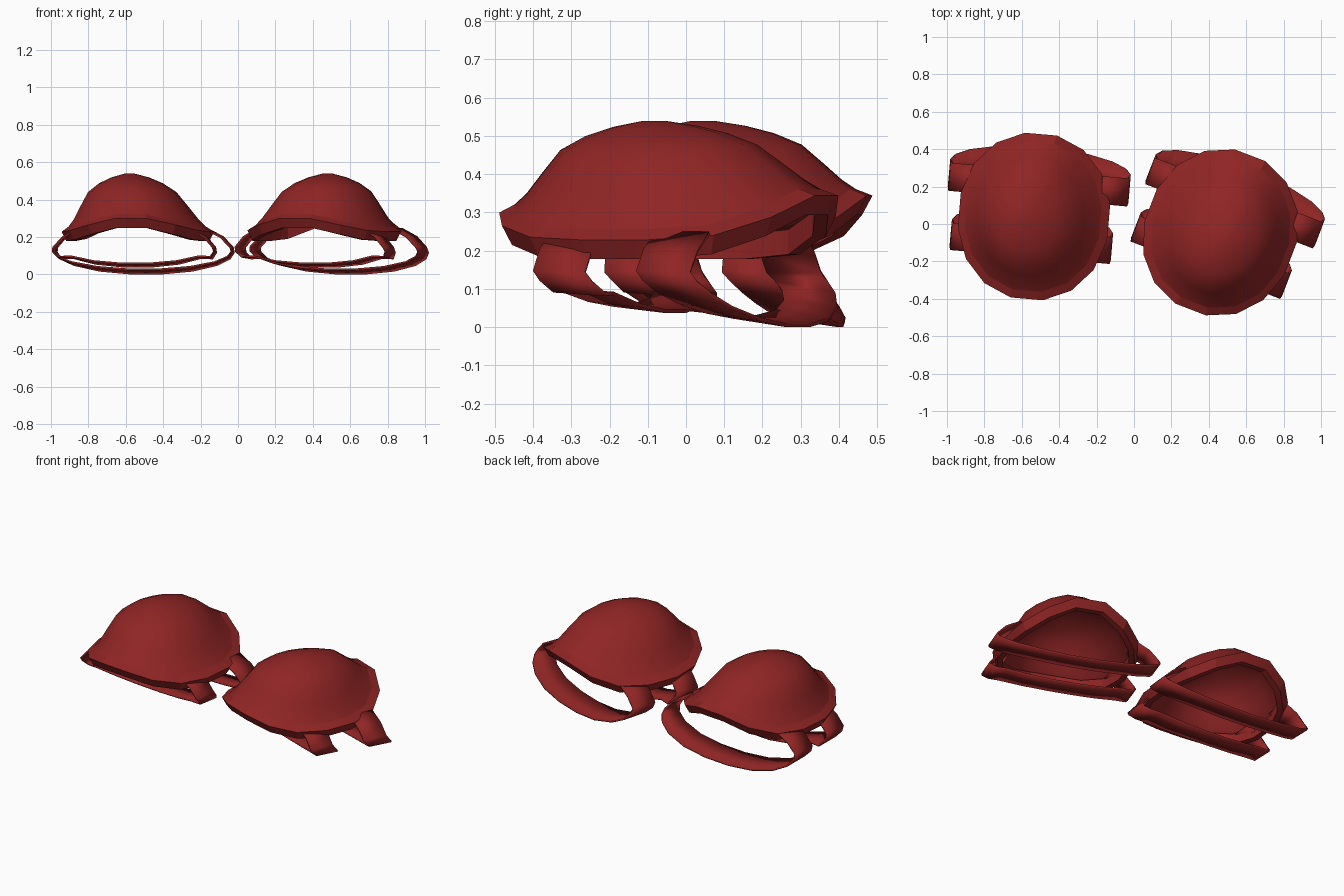
import bpy, math
from mathutils import Matrix, Vector

cube = bpy.data.objects.get("Cube")
if cube:
    bpy.data.objects.remove(cube, do_unlink=True)

red = bpy.data.materials.new("dark_red")
red.use_nodes = True
red.diffuse_color = (0.28, 0.018, 0.018, 1)
red.node_tree.nodes["Principled BSDF"].inputs["Base Color"].default_value = red.diffuse_color

SIDES = 16
RX, RY = 0.408, 0.45


def make(name, rows, place, closed=True, cap=False):
    """Loft rows of points into a surface."""
    n = len(rows[0])
    verts = [place @ Vector(p) for row in rows for p in row]
    faces = []
    for r in range(len(rows) - 1):
        for i in range(n if closed else n - 1):
            j = (i + 1) % n
            faces.append((r * n + i, r * n + j, (r + 1) * n + j, (r + 1) * n + i))
    if cap:
        top = len(verts) - n
        faces.append(tuple(range(top, top + n)))
    mesh = bpy.data.meshes.new(name)
    mesh.from_pydata(verts, [], faces)
    mesh.materials.append(red)
    obj = bpy.data.objects.new(name, mesh)
    bpy.context.collection.objects.link(obj)
    return obj


def smooth(obj, angle):
    bpy.ops.object.select_all(action='DESELECT')
    obj.select_set(True)
    bpy.context.view_layer.objects.active = obj
    bpy.ops.object.shade_smooth_by_angle(angle=math.radians(angle))


def soften(v):
    # Slightly squarer than an ellipse
    return math.copysign(abs(v) ** 0.95, v)


def rim_height(a):
    # Saddle-shaped edge: high at front and back, low at the sides
    s = math.sin(a)
    return 0.228 + (0.125 if s > 0 else 0.077) * s ** 4


def ring(scale, rise=0.0, drop=0.0, apex=(0, 0)):
    pts = []
    for i in range(SIDES):
        a = math.tau * (i + 0.5) / SIDES
        base = rim_height(a)
        pts.append((RX * scale * soften(math.cos(a)) + apex[0] * rise,
                    RY * scale * soften(math.sin(a)) + apex[1] * rise,
                    base + (0.54 - base) * rise - drop))
    return pts


def strap(name, place, x0, y0, half, bottom, width):
    # Half of the loop, mirrored into a full one
    side = [(0.70, 0.245), (0.88, 0.2), (0.99, 0.145), (1.0, 0.12), (0.95, 0.09),
            (0.80, bottom + 0.042), (0.52, bottom + 0.014), (0.18, bottom)]
    path = [(-x, z) for x, z in side] + side[::-1]
    rows = []
    for x, z in path:
        low = min(1, max(0, (0.14 - z) / 0.12))
        y = y0 + 0.12 * low
        tilt = 0.011 * low
        rows.append([(x0 + x * half, y - width / 2, z + tilt),
                     (x0 + x * half, y + width / 2, z - tilt)])
    obj = make(name, rows, place, closed=False)
    mod = obj.modifiers.new("thickness", 'SOLIDIFY')
    mod.thickness = 0.01
    mod.offset = 0
    smooth(obj, 35)


def pad(label, x, y, turn, apex):
    place = Matrix.Translation((x, y, 0)) @ Matrix.Rotation(math.radians(turn), 4, 'Z')

    # Domed shell leaning towards its apex
    profile = [(0.9, 0.09), (0.82, 0.21), (0.71, 0.43), (0.58, 0.68),
               (0.42, 0.83), (0.25, 0.93), (0.07, 0.995)]
    shell = make(label + "_shell", [ring(s, h, 0, apex) for s, h in profile],
                 place, cap=True)
    smooth(shell, 60)

    # Flared rim with a thick turned-under lip
    lip = [ring(0.86, 0.05), ring(0.86, 0.0, 0.05), ring(0.94, 0.0, 0.05),
           ring(1.0), ring(0.9, 0.09, 0, apex)]
    smooth(make(label + "_rim", lip, place), 20)

    # Two straps looping underneath
    strap(label + "_back_strap", place, 0.012, 0.172, 0.48, 0.016, 0.15)
    strap(label + "_front_strap", place, -0.003, -0.145, 0.428, 0.05, 0.145)


pad("right_pad", -0.535, 0.04, -5, (-0.045, 0.0))
pad("left_pad", 0.462, -0.045, -21, (0.03, -0.03))
